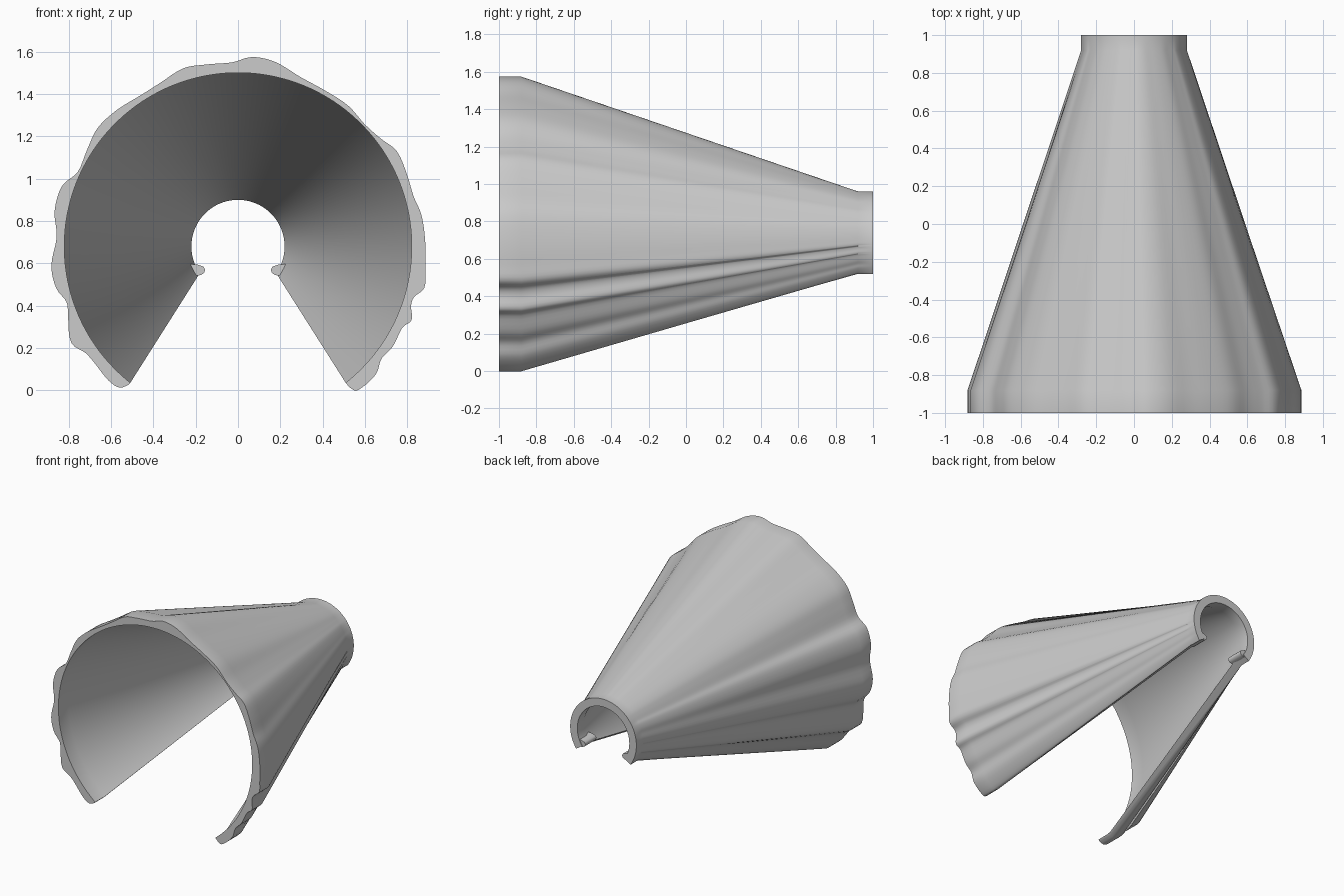
import bpy
import bmesh
from math import sin, cos, radians
from mathutils import Vector

cube = bpy.data.objects.get("Cube")
if cube:
    bpy.data.objects.remove(cube, do_unlink=True)

grey = bpy.data.materials.new("light_grey")
grey.use_nodes = True
grey.diffuse_color = (0.6, 0.6, 0.6, 1)
grey.node_tree.nodes["Principled BSDF"].inputs["Base Color"].default_value = (0.6, 0.6, 0.6, 1)

AXIS_Z = 0.68
WIDE, NARROW, WALL = 0.82, 0.22, 0.06
WIDE_START, WIDE_END = 38.3, 321.7      # degrees from straight down, towards +x
NARROW_START, NARROW_END = 55, 305

# Rippled rim: (degrees, thickness in thousandths)
RIPPLES = [
    (38.3, 10), (38.6, 40), (40, 64), (47, 68), (52, 40), (57, 50), (63.5, 45), (67, 70),
    (71, 44), (74, 45), (77.5, 81), (83, 71), (92, 64), (100, 58), (106, 42), (113, 47),
    (121, 54), (127, 25), (134, 11), (142, 24), (151, 23), (160, 33), (169, 70), (176, 76),
    (182, 49), (190, 52), (197, 60), (205, 36), (213, 29), (222, 42), (230, 47), (237, 27),
    (245, 14), (251, 58), (259, 62), (267, 37), (276, 66), (283, 60), (288, 31), (293, 51),
    (300, 89), (305, 58), (310, 53), (316, 60), (320, 50), (321.7, 10)]


def spline(points, steps):
    """Smooth curve passing through every point."""
    pts = [Vector(p) for p in points]
    pts = [pts[0]] + pts + [pts[-1]]
    out = []
    for a, b, c, d in zip(pts, pts[1:], pts[2:], pts[3:]):
        for i in range(steps):
            t = i / steps
            out.append(b + (c - a) * t / 2 + (a * 2 - b * 5 + c * 4 - d) * t * t / 2
                       + (b * 3 - a - c * 3 + d) * t ** 3 / 2)
    return out + [pts[-1]]


def polar(degrees, radius, y):
    a = radians(degrees)
    return (radius * sin(a), y, AXIS_Z - radius * cos(a))


def finish(bm, name, angle):
    bmesh.ops.recalc_face_normals(bm, faces=bm.faces)
    mesh = bpy.data.meshes.new(name)
    bm.to_mesh(mesh)
    bm.free()
    mesh.materials.append(grey)
    obj = bpy.data.objects.new(name, mesh)
    bpy.context.collection.objects.link(obj)
    bpy.ops.object.select_all(action='DESELECT')
    obj.select_set(True)
    bpy.context.view_layer.objects.active = obj
    bpy.ops.object.shade_smooth_by_angle(angle=radians(angle))
    return obj


# Open cone: one closed wall section per step around the axis
bm = bmesh.new()
sections = []
for wide, bump in spline(RIPPLES, 4):
    t = (wide - WIDE_START) / (WIDE_END - WIDE_START)
    narrow = NARROW_START + t * (NARROW_END - NARROW_START)
    rim = WIDE + bump / 1000
    section = [polar(wide, rim, -1), polar(wide, rim, -0.88),
               polar(narrow, NARROW + WALL, 0.92), polar(narrow, NARROW + WALL, 1),
               polar(narrow, NARROW, 1), polar(narrow, NARROW, 0.92),
               polar(wide, WIDE, -0.88), polar(wide, WIDE, -1)]
    sections.append([bm.verts.new(p) for p in section])
for s, n in zip(sections, sections[1:]):
    for i in range(len(s)):
        j = (i + 1) % len(s)
        bm.faces.new((s[i], s[j], n[j], n[i]))
# End walls, split into strips along the length
for s in (sections[0], sections[-1]):
    for i in range(3):
        bm.faces.new((s[i], s[i + 1], s[6 - i], s[7 - i]))
finish(bm, "open_cone", 35)

# Rounded catches inside the narrow collar
CATCH = [(0.155, 0.57), (0.163, 0.585), (0.19, 0.594), (0.227, 0.597),
         (0.215, 0.56), (0.203, 0.541), (0.175, 0.545), (0.16, 0.555)]
for side, name in ((1, "left_catch"), (-1, "right_catch")):
    bm = bmesh.new()
    face = bm.faces.new([bm.verts.new((side * x, 0.86, z)) for x, z in CATCH])
    new = bmesh.ops.extrude_face_region(bm, geom=[face])["geom"]
    bmesh.ops.translate(bm, vec=(0, 0.135, 0),
                        verts=[v for v in new if isinstance(v, bmesh.types.BMVert)])
    finish(bm, name, 50)
